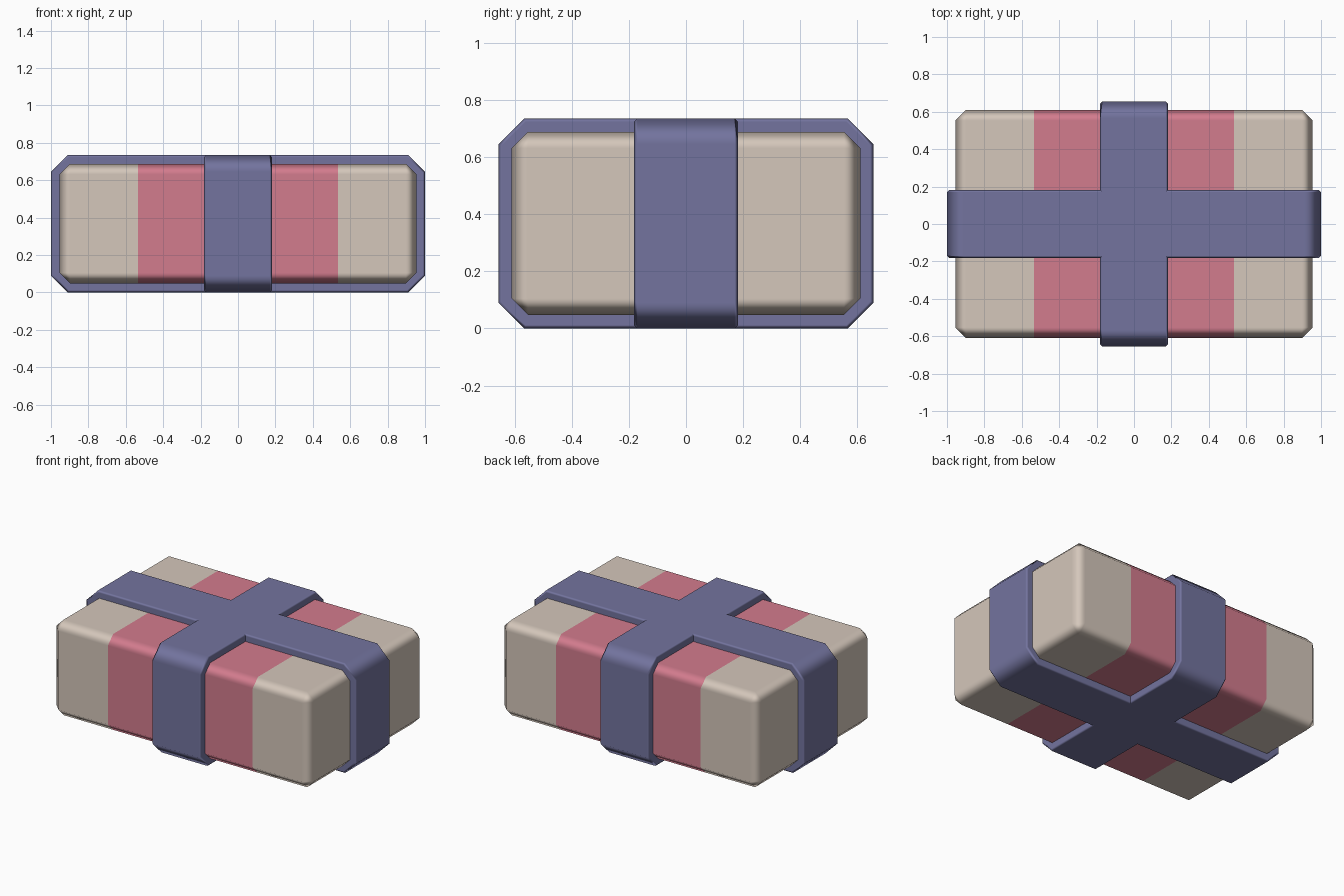
import bpy, bmesh
from mathutils import Vector

if "Cube" in bpy.data.objects:
    bpy.data.objects.remove(bpy.data.objects["Cube"])


def material(name, rgb):
    m = bpy.data.materials.new(name)
    m.diffuse_color = (*rgb, 1)
    m.use_nodes = True
    m.node_tree.nodes["Principled BSDF"].inputs["Base Color"].default_value = m.diffuse_color
    return m


cream = material("cream", (0.66, 0.57, 0.495))
pink = material("pink", (0.65, 0.20, 0.27))
blue = material("slate blue", (0.172, 0.174, 0.345))


def finish(bm, name, mats):
    bmesh.ops.recalc_face_normals(bm, faces=bm.faces[:])
    me = bpy.data.meshes.new(name)
    bm.to_mesh(me)
    bm.free()
    for m in mats:
        me.materials.append(m)
    me.shade_smooth()
    ob = bpy.data.objects.new(name, me)
    bpy.context.collection.objects.link(ob)
    wn = ob.modifiers.new("weighted normals", 'WEIGHTED_NORMAL')
    wn.weight = 100
    return ob


# Chamfered block with a wide pink band around its middle
bm = bmesh.new()
bmesh.ops.create_cube(bm, size=1)
for v in bm.verts:
    v.co = Vector((v.co.x * 1.91, v.co.y * 1.22, v.co.z * 0.64 + 0.3675))
bmesh.ops.bevel(bm, geom=bm.edges[:], offset=0.057, segments=1,
                affect='EDGES', profile=0.5)
for x in (-0.535, 0.535):
    bmesh.ops.bisect_plane(bm, geom=bm.verts[:] + bm.edges[:] + bm.faces[:],
                           plane_co=(x, 0, 0), plane_no=(1, 0, 0))
for f in bm.faces:
    f.material_index = int(abs(f.calc_center_median().x) < 0.535)
finish(bm, "block", [cream, pink])

# Straps: a chamfered C path on each side, swept with a bevelled section
HEIGHT, CUT, WIDTH, RIM, THICK = 0.735, 0.09, 0.182, 0.012, 0.06


def path(start, reach, d):
    """C path inset by d: top, chamfer, side, chamfer, bottom."""
    c = CUT - d * 0.586
    r, top, bot = reach - d, HEIGHT - d, d
    return [(start, top), (r - c, top), (r, top - c),
            (r, bot + c), (r - c, bot), (start, bot)]


def strap(name, start, reach, along_x):
    bm = bmesh.new()
    w = WIDTH
    section = [(0, w - RIM), (RIM, w), (THICK, w),
               (THICK, -w), (RIM, -w), (0, RIM - w)]
    for side in (1, -1):
        rails = []
        for d, across in section:
            rails.append([bm.verts.new((side * u, across, z) if along_x
                                       else (across, side * u, z))
                          for u, z in path(start, reach, d)])
        for i, a in enumerate(rails):
            b = rails[(i + 1) % len(rails)]
            for k in range(len(a) - 1):
                bm.faces.new((a[k], a[k + 1], b[k + 1], b[k]))
    bmesh.ops.remove_doubles(bm, verts=bm.verts[:], dist=0.0001)
    finish(bm, name, [blue])


strap("long_strap", 0.0, 1.0, True)
strap("cross_strap", WIDTH - RIM - 0.002, 0.656, False)
# Smooth only the shallow edges so square corners stay crisp
for ob in bpy.context.collection.objects:
    ob.select_set(True)
    bpy.context.view_layer.objects.active = ob
bpy.ops.object.shade_smooth_by_angle(angle=1.05)
for ob in bpy.context.collection.objects:
    ob.modifiers["weighted normals"].keep_sharp = True
